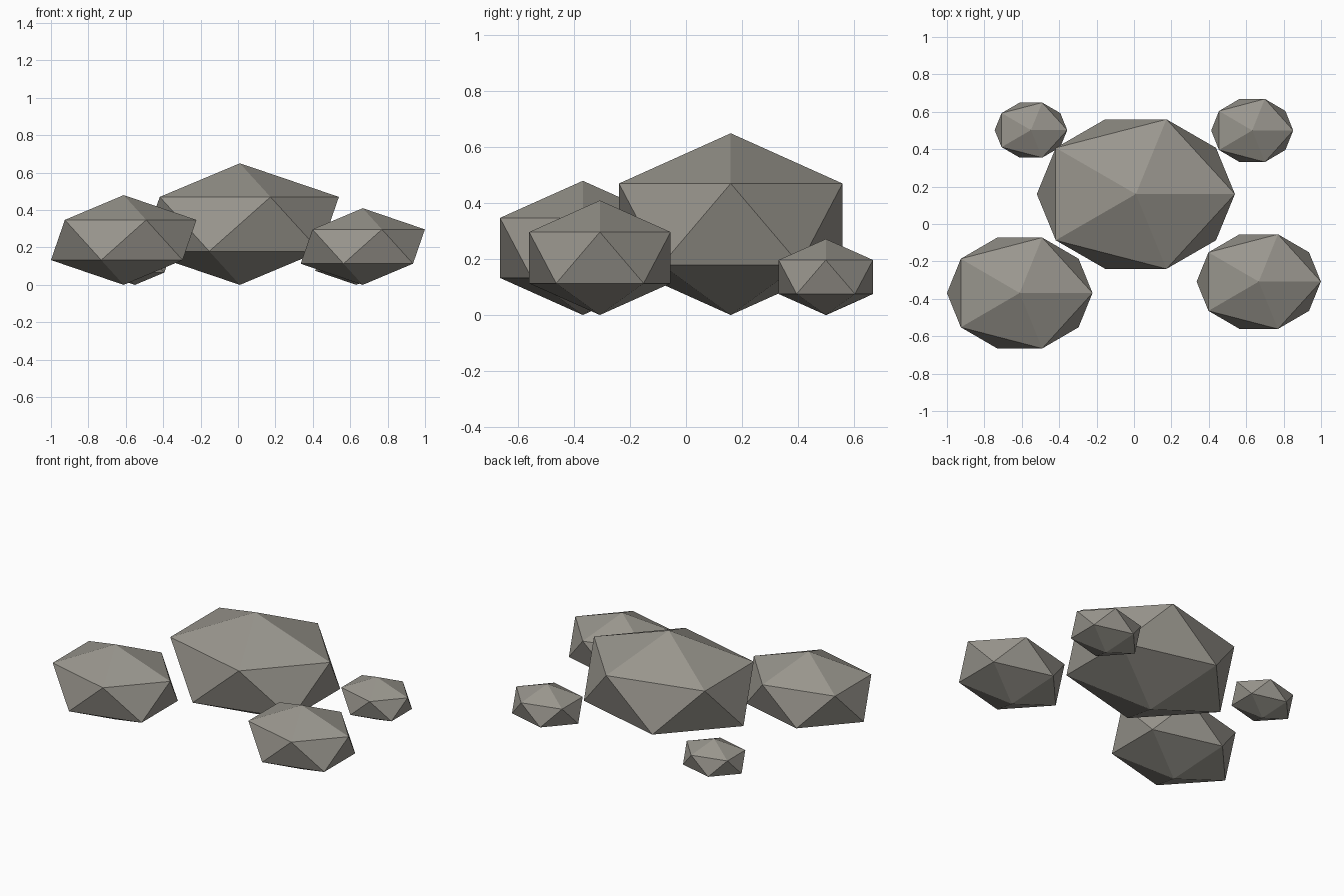
import bpy

if "Cube" in bpy.data.objects:
    bpy.data.objects.remove(bpy.data.objects["Cube"])

# Single warm grey stone colour
stone = bpy.data.materials.new("warm_grey_stone")
stone.diffuse_color = (0.32, 0.305, 0.27, 1.0)
stone.use_nodes = True
stone.node_tree.nodes["Principled BSDF"].inputs["Base Color"].default_value = stone.diffuse_color


def rock(name, x, y, rx, ry, rz):
    """Squashed twenty-sided boulder resting on the ground."""
    bpy.ops.mesh.primitive_ico_sphere_add(subdivisions=1, radius=1)
    ob = bpy.context.object
    ob.name = name
    ob.scale = (rx, ry, rz)
    ob.location = (x, y, rz)
    ob.data.materials.append(stone)
    bpy.ops.object.transform_apply(location=False, rotation=False, scale=True)
    bpy.ops.object.shade_flat()


# Large centre boulder
rock("centre_boulder", 0.01, 0.16, 0.592, 0.47, 0.325)
# Medium rocks in front
rock("front_left_rock", -0.611, -0.369, 0.435, 0.3485, 0.24)
rock("front_right_rock", 0.667, -0.308, 0.3715, 0.2975, 0.205)
# Small rocks behind
rock("back_right_rock", 0.632, 0.50, 0.245, 0.1985, 0.136)
rock("back_left_rock", -0.551, 0.502, 0.217, 0.173, 0.119)
